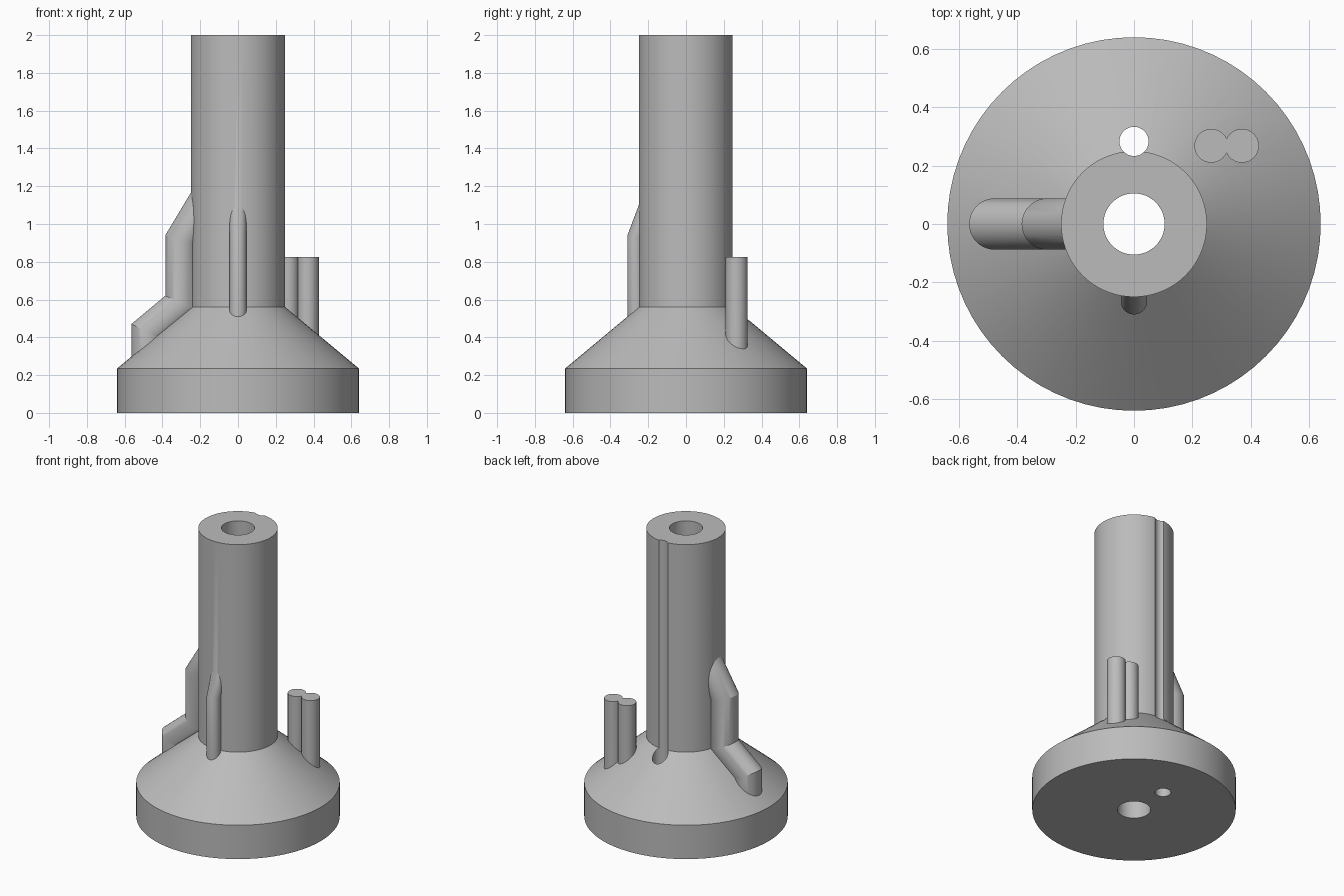
import bpy, bmesh, math
from mathutils import Vector

if "Cube" in bpy.data.objects:
    bpy.data.objects.remove(bpy.data.objects["Cube"])

grey = bpy.data.materials.new("plain grey")
grey.diffuse_color = (0.5, 0.5, 0.5, 1)
grey.use_nodes = True
grey.node_tree.nodes["Principled BSDF"].inputs["Base Color"].default_value = grey.diffuse_color


def make(name, bm):
    bmesh.ops.recalc_face_normals(bm, faces=bm.faces)
    me = bpy.data.meshes.new(name)
    bm.to_mesh(me)
    bm.free()
    me.materials.append(grey)
    ob = bpy.data.objects.new(name, me)
    bpy.context.collection.objects.link(ob)
    return ob


def loft(name, rings):
    """Capped skin over a list of equal-length point rings."""
    bm = bmesh.new()
    rows = [[bm.verts.new(p) for p in ring] for ring in rings]
    n = len(rows[0])
    for a, b in zip(rows, rows[1:]):
        for i in range(n):
            j = (i + 1) % n
            bm.faces.new((a[i], a[j], b[j], b[i]))
    bm.faces.new(rows[0])
    bm.faces.new(rows[-1])
    return make(name, bm)


def turned(name, profile, x=0, y=0, n=72):
    """Round solid from (radius, height) pairs."""
    ang = [2 * math.pi * i / n for i in range(n)]
    return loft(name, [[(x + r * math.cos(a), y + r * math.sin(a), z) for a in ang]
                       for r, z in profile])


def mitred_pipe(name, path, r, n=40):
    """Round pipe along a path, starting vertical, with mitred bends."""
    pts = [Vector(p) for p in path]
    dirs = [(b - a).normalized() for a, b in zip(pts, pts[1:])]
    ring = [pts[0] + Vector((r * math.cos(2 * math.pi * i / n),
                             r * math.sin(2 * math.pi * i / n), 0)) for i in range(n)]
    rings = [ring]
    for k, d in enumerate(dirs):
        normal = d + dirs[k + 1] if k + 1 < len(dirs) else d
        ring = [p + d * ((pts[k + 1] - p).dot(normal) / d.dot(normal)) for p in ring]
        rings.append(ring)
    return loft(name, rings)


def combine(target, other, operation):
    mod = target.modifiers.new(other.name, 'BOOLEAN')
    mod.operation = operation
    mod.solver = 'EXACT'
    mod.object = other
    bpy.context.view_layer.objects.active = target
    bpy.ops.object.modifier_apply(modifier=mod.name)
    bpy.data.objects.remove(other)


# Flanged base, cone and column
body = turned("nozzle_body", [(0.64, 0), (0.64, 0.235), (0.25, 0.56), (0.25, 2)])

# Side pipe with two steps, and the small front pipe
side = mitred_pipe("side_pipe", [(-0.477, 0, 0.1), (-0.477, 0, 0.429), (-0.297, 0, 0.579),
                                 (-0.297, 0, 0.916), (-0.13, 0, 1.194)], 0.088)
front = mitred_pipe("front_pipe", [(0, -0.265, 0.3), (0, -0.265, 0.932),
                                   (0, -0.17, 1.185)], 0.045)
combine(body, side, 'UNION')
combine(body, front, 'UNION')

# Twin pegs
for x in (0.265, 0.37):
    combine(body, turned("peg", [(0.058, 0.15), (0.058, 0.825)], x, 0.268, 40), 'UNION')

# Centre bore and the small hole that grooves the column
combine(body, turned("bore", [(0.105, -0.1), (0.105, 2.1)], 0, 0, 48), 'DIFFERENCE')
combine(body, turned("groove", [(0.05, -0.1), (0.05, 2.1)], 0, 0.283, 32), 'DIFFERENCE')

# Smooth round walls with sharp edges
bpy.ops.object.select_all(action='DESELECT')
body.select_set(True)
bpy.context.view_layer.objects.active = body
bpy.ops.object.shade_smooth_by_angle(angle=math.radians(25))
